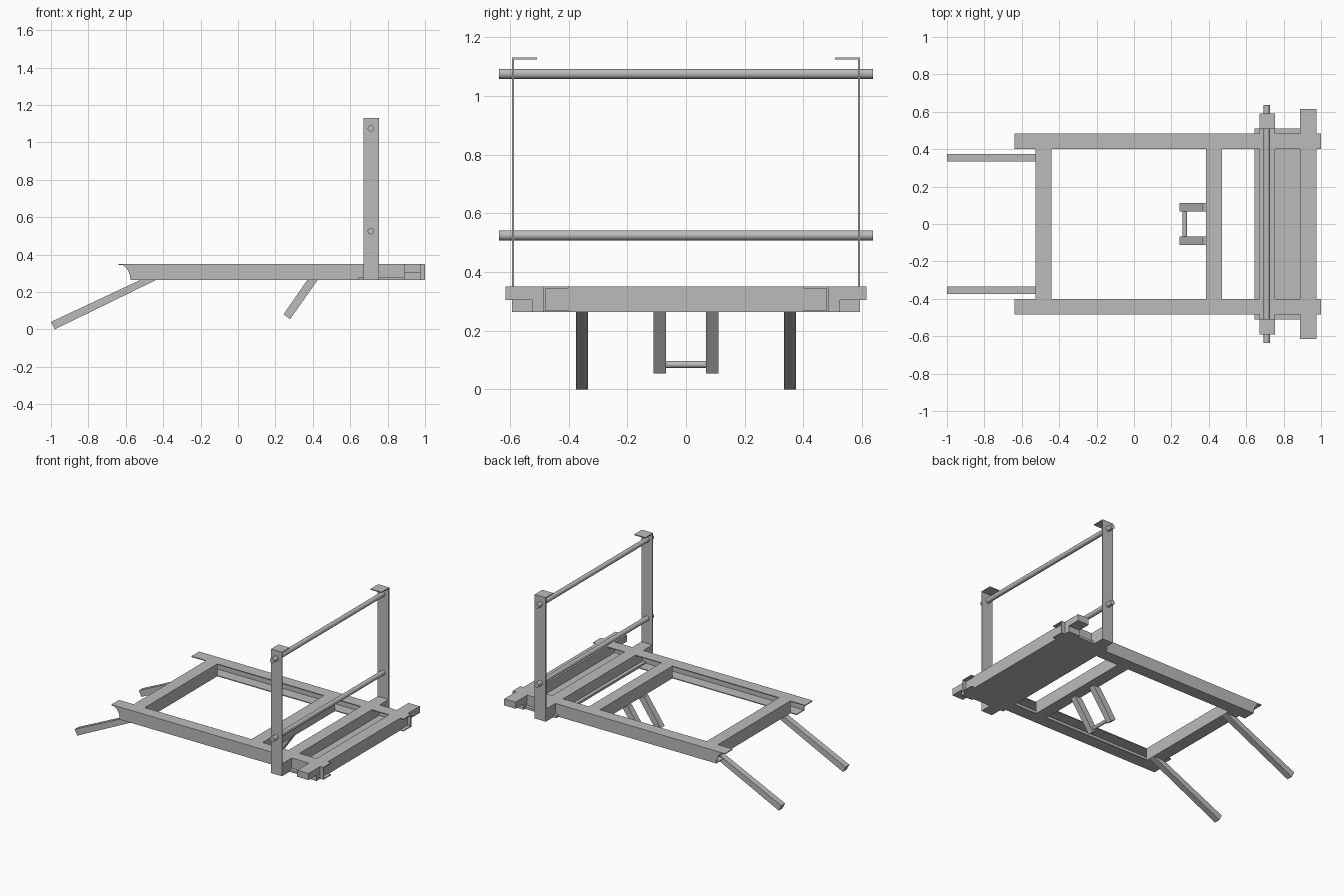
import bpy, bmesh, math
from mathutils import Matrix

cube = bpy.data.objects.get("Cube")
if cube:
    bpy.data.objects.remove(cube, do_unlink=True)

steel = bpy.data.materials.new("steel_grey")
steel.use_nodes = True
GREY = (0.5, 0.5, 0.5, 1)
steel.diffuse_color = GREY
steel.node_tree.nodes["Principled BSDF"].inputs["Base Color"].default_value = GREY


def finish(name, bm):
    bmesh.ops.recalc_face_normals(bm, faces=bm.faces)
    mesh = bpy.data.meshes.new(name)
    bm.to_mesh(mesh)
    bm.free()
    mesh.materials.append(steel)
    obj = bpy.data.objects.new(name, mesh)
    bpy.context.collection.objects.link(obj)
    return obj


def plate(name, outline, y0, y1):
    """Extrude an x-z outline from y0 to y1."""
    bm = bmesh.new()
    face = bm.faces.new([bm.verts.new((x, y0, z)) for x, z in outline])
    grown = bmesh.ops.extrude_face_region(bm, geom=[face])
    moved = [v for v in grown["geom"] if isinstance(v, bmesh.types.BMVert)]
    bmesh.ops.translate(bm, verts=moved, vec=(0, y1 - y0, 0))
    return finish(name, bm)


def box(name, x0, x1, y0, y1, z0, z1):
    return plate(name, [(x0, z0), (x1, z0), (x1, z1), (x0, z1)], y0, y1)


def rod(name, x, z, radius, half):
    bm = bmesh.new()
    bmesh.ops.create_cone(bm, cap_ends=True, segments=32, radius1=radius,
                          radius2=radius, depth=2 * half,
                          matrix=Matrix.Translation((x, 0, z)) @ Matrix.Rotation(math.pi / 2, 4, "X"))
    obj = finish(name, bm)
    for poly in obj.data.polygons:
        poly.use_smooth = abs(poly.normal.y) < 0.5


LOW, TOP, WALL = 0.263, 0.35, 0.006

# Curved cut at the free end of each rail
cut = [(-0.575 - 0.065 * (1 - math.cos(a)), LOW + (TOP - LOW) * math.sin(a))
       for a in (i * math.pi / 16 for i in range(9))]

for label, s in (("front", -1), ("back", 1)):
    # Side rail: channel open towards the middle
    plate(label + "_rail_web", [(1, TOP), (1, LOW)] + cut, s * 0.479, s * 0.485)
    box(label + "_rail_top", -0.64, 1, s * 0.4, s * 0.485, TOP - WALL, TOP)
    box(label + "_rail_bottom", -0.575, 1, s * 0.4, s * 0.485, LOW, LOW + WALL)
    # Upright flat bar with a folded top
    box(label + "_post", 0.67, 0.755, s * 0.585, s * 0.592, LOW, 1.13)
    box(label + "_post_cap", 0.67, 0.755, s * 0.508, s * 0.592, 1.123, 1.13)
    # Sloping leg and step hanger
    plate(label + "_leg", [(-1, 0.04), (-0.98, 0), (-0.44, LOW), (-0.525, LOW)],
          s * 0.333, s * 0.375)
    plate(label + "_step_arm", [(0.243, 0.08), (0.279, 0.055), (0.425, LOW), (0.37, LOW)],
          s * 0.068, s * 0.111)
    # Overhanging end of the end beam
    box(label + "_beam_end", 0.888, 0.975, s * 0.525, s * 0.615, 0.304, TOP)

# Cross members
box("rear_crossbar", -0.527, -0.44, -0.4, 0.4, LOW, TOP)
box("middle_crossbar", 0.385, 0.47, -0.4, 0.4, LOW, TOP)
box("post_crossbar", 0.67, 0.755, -0.585, 0.585, LOW, TOP)
box("end_beam", 0.888, 0.975, -0.525, 0.525, LOW, TOP)
box("floor_plate", 0.645, 0.97, -0.51, 0.51, LOW, 0.279)

# Round bars
rod("upper_bar", 0.71, 1.075, 0.017, 0.637)
rod("lower_bar", 0.71, 0.525, 0.017, 0.637)
rod("step_bar", 0.272, 0.085, 0.012, 0.07)
